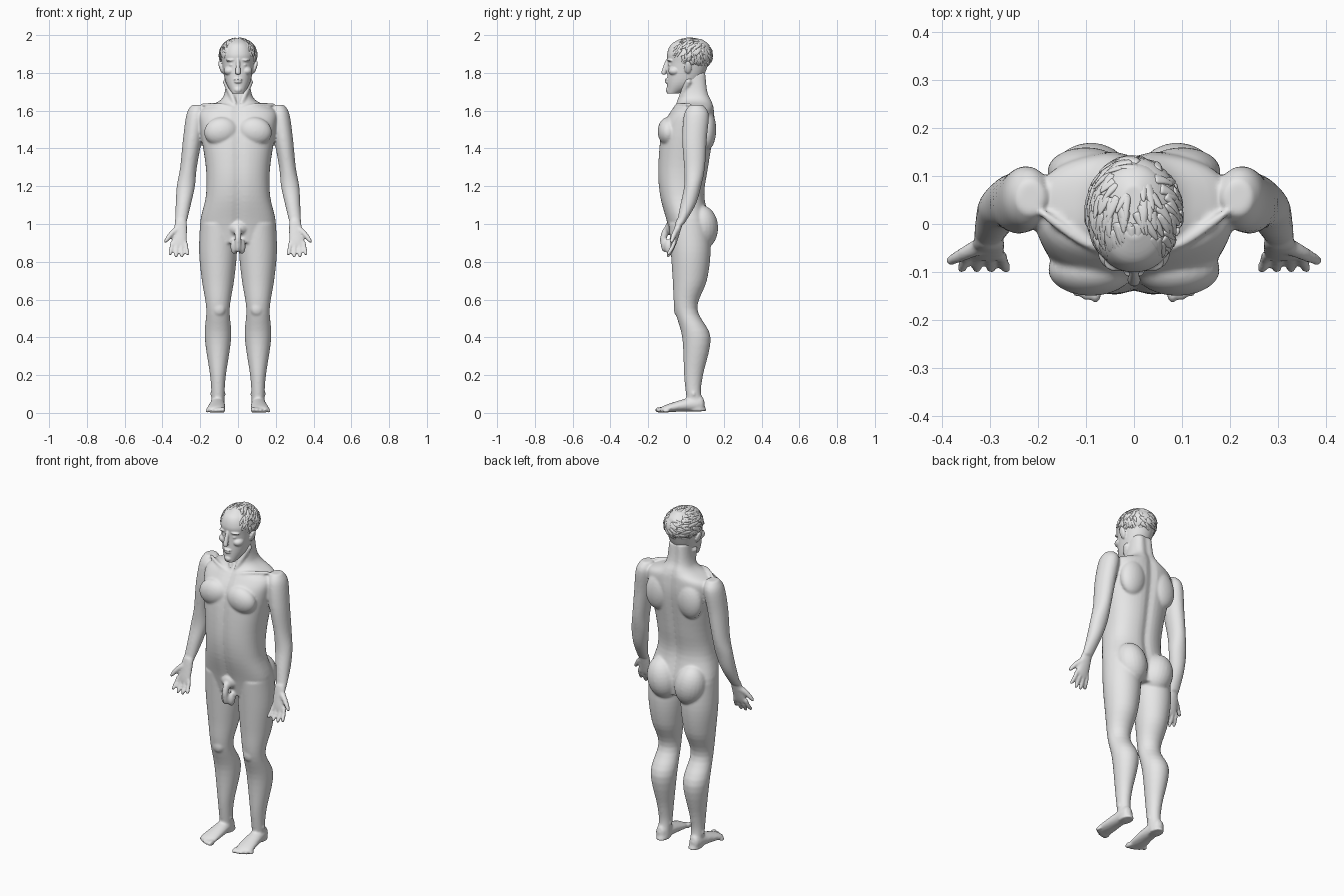
import bpy, bmesh, math, random
from mathutils import Vector, Matrix

default_cube = bpy.data.objects.get("Cube")
if default_cube:
    bpy.data.objects.remove(default_cube, do_unlink=True)

SIDEWAYS, BACKWARD = Vector((1, 0, 0)), Vector((0, 1, 0))
random.seed(4)

clay = bpy.data.materials.new("light grey clay")
clay.use_nodes = True
clay.diffuse_color = (.8, .8, .8, 1)
clay.node_tree.nodes["Principled BSDF"].inputs["Base Color"].default_value = clay.diffuse_color


def spline(points, steps):
    """Smooth curve through points of any dimension."""
    curve = []
    last = len(points) - 1
    for i in range(last):
        before, start, end, after = (points[min(max(k, 0), last)] for k in range(i - 1, i + 3))
        for step in range(steps):
            t = step / steps
            curve.append([b + t / 2 * (c - a + t * (2 * a - 5 * b + 4 * c - d + t * (3 * (b - c) + d - a)))
                          for a, b, c, d in zip(before, start, end, after)])
    return curve + [list(points[last])]


def ring(centre, across, along, width, depth, sides, power=2, groove=0):
    """Superellipse cross-section, with an optional crease on the midline."""
    corners = []
    for k in range(sides):
        cosine, sine = math.cos(math.tau * k / sides), math.sin(math.tau * k / sides)
        u = width * math.copysign(abs(cosine) ** (2 / power), cosine)
        v = depth * math.copysign(abs(sine) ** (2 / power), sine)
        crease = groove * sine * math.exp(-(u / .025) ** 2)
        corners.append(centre + across * u + along * (v - crease))
    return corners


def skin(bm, rings, pair):
    """Join rings into a closed volume, repeated on the other side for a pair."""
    for mirror in (1, -1) if pair else (1,):
        loops = [[bm.verts.new((p.x * mirror, p.y, p.z)) for p in points] for points in rings]
        for lower, upper in zip(loops, loops[1:]):
            for k in range(len(lower)):
                bm.faces.new((lower[k - 1], lower[k], upper[k], upper[k - 1]))
        bm.faces.new(loops[0])
        bm.faces.new(loops[-1])


def column(bm, profile, centre_x=None, power=2, groove=0):
    """Upright volume from rows of height, half width, front and back."""
    rings = []
    for height, width, front, back in spline(profile, 5):
        x = centre_x(height) if centre_x else 0
        centre = Vector((x, (front + back) / 2, height))
        rings.append(ring(centre, SIDEWAYS, BACKWARD, width, (back - front) / 2, 48, power, groove))
    skin(bm, rings, pair=centre_x is not None)


def tube(bm, points, wide, thick, side=SIDEWAYS, pair=True, sides=16):
    """Round-ended volume along a path; wide and thick run from start to end."""
    path = [Vector(p) for p in spline(points, 8)]
    rings = []
    for i, centre in enumerate(path):
        t = i / (len(path) - 1)
        cap = max(math.sqrt(1 - abs(2 * t - 1) ** 6), .05)
        heading = (path[min(i + 1, len(path) - 1)] - path[max(i - 1, 0)]).normalized()
        across = (side - heading * side.dot(heading)).normalized()
        width, depth = (cap * (size[0] + (size[1] - size[0]) * t) for size in (wide, thick))
        rings.append(ring(centre, across, heading.cross(across), width, depth, sides))
    skin(bm, rings, pair)


def blob(bm, centre, radii, tilt=0):
    """Ellipsoid, repeated on the other side unless it sits on the midline."""
    for mirror in (1, -1) if centre[0] else (1,):
        place = Matrix.Translation((centre[0] * mirror, centre[1], centre[2]))
        turn = Matrix.Rotation(tilt * mirror, 4, "Y")
        bmesh.ops.create_uvsphere(bm, u_segments=24, v_segments=16, radius=1,
                                  matrix=place @ turn @ Matrix.Diagonal((*radii, 1)))


def finish(bm, name, voxel=0, relax=0):
    """Make the object and, given a voxel size, fuse its volumes into one skin."""
    bmesh.ops.recalc_face_normals(bm, faces=bm.faces)
    for face in bm.faces:
        face.smooth = True
    mesh = bpy.data.meshes.new(name)
    bm.to_mesh(mesh)
    bm.free()
    mesh.materials.append(clay)
    part = bpy.data.objects.new(name, mesh)
    bpy.context.collection.objects.link(part)
    if voxel:
        fuse = part.modifiers.new("fuse", "REMESH")
        fuse.mode = "VOXEL"
        fuse.voxel_size = voxel
        fuse.use_smooth_shade = True
        soften = part.modifiers.new("soften", "SMOOTH")
        soften.iterations = relax


# Torso and neck
body = bmesh.new()
column(body, [(.9, .16, -.08, .12), (1, .2, -.1, .13), (1.15, .17, -.14, .1), (1.3, .17, -.15, .12),
              (1.5, .2, -.13, .15), (1.6, .2, -.08, .15), (1.65, .1, -.04, .14),
              (1.7, .07, -.03, .12), (1.8, .06, -.03, .11)], power=2.4, groove=.012)
blob(body, (.09, -.095, 1.49), (.09, .055, .075), tilt=.2)      # chest muscles
blob(body, (.1, .11, 1.5), (.08, .05, .11), tilt=-.15)          # shoulder blades
blob(body, (.09, .08, .98), (.09, .09, .12), tilt=.2)           # buttocks
tube(body, [(.02, -.06, 1.61), (.1, -.04, 1.63), (.2, .03, 1.63)], (.01, .01), (.01, .01),
     side=BACKWARD)                                             # collar bones
tube(body, [(.07, .02, 1.77), (.01, -.05, 1.62)], (.02, .01), (.02, .01))  # neck muscles

# Groin
blob(body, (0, -.08, .98), (.05, .03, .04))
tube(body, [(0, -.1, .98), (0, -.12, .92), (0, -.11, .85)], (.02, .015), (.02, .015), pair=False)
blob(body, (.02, -.09, .88), (.02, .025, .04))

# Legs with kneecaps and ankle bones
column(body, [(1, .095, -.09, .12), (.85, .1, -.08, .13), (.7, .085, -.07, .11), (.55, .062, -.06, .06),
              (.4, .07, -.02, .13), (.2, .042, -.01, .09), (.1, .035, 0, .08), (.01, .035, .01, .11)],
       centre_x=lambda height: .106)
blob(body, (.1, -.04, .55), (.035, .025, .04))
blob(body, (.107, .04, .1), (.043, .015, .02))

# Feet and toes, shrinking outward from the big toe
tube(body, [(.11, .1, .05), (.11, -.01, .04), (.12, -.14, .015)], (.03, .055), (.05, .015))
for toe in range(5):
    size = .016 - .0015 * toe
    blob(body, (.08 + .021 * toe, -.137 + .002 * toe ** 2, size), (size * .8, size * 1.8, size))

# Arms, leaning outward toward the hands
column(body, [(1.63, .03, .02, .09), (1.58, .05, -.01, .12), (1.45, .05, -.02, .11),
              (1.3, .044, -.01, .1), (1.2, .048, -.01, .08), (1.1, .04, -.03, .05),
              (1, .03, -.05, -.01)], centre_x=lambda height: .22 + .14 * (1.6 - height))

# Hands: palm, fanned fingers and thumb
tube(body, [(.3, -.03, 1.03), (.313, -.07, .875)], (.03, .045), (.022, .012))
for finger in range(4):
    fan = finger - 1.5
    reach = .09 - .006 * fan ** 2
    root = Vector((.313 + .022 * fan, -.06, .91))
    tip = root + Vector((.01 * fan, -.04, -reach))
    bend = (root + tip) / 2 + BACKWARD * .005
    tube(body, [root, bend, tip], (.012, .01), (.012, .01))
tube(body, [(.31, -.04, .98), (.35, -.06, .95), (.39, -.08, .9)], (.02, .01), (.02, .01), side=BACKWARD)
finish(body, "body", voxel=.0065, relax=5)

# Head with face and ears
head = bmesh.new()
column(head, [(1.69, .03, -.1, -.04), (1.75, .065, -.1, .07), (1.85, .085, -.097, .12), (1.9, .09, -.1, .13),
              (1.95, .07, -.08, .12), (1.98, .03, -.03, .08)], power=2.15)
tube(head, [(0, -.09, 1.88), (0, -.11, 1.83), (0, -.12, 1.79)], (.008, .016), (.01, .014), pair=False)
blob(head, (.034, -.08, 1.868), (.03, .02, .008), tilt=.1)      # brows
blob(head, (.033, -.077, 1.842), (.015, .016, .009))            # eyes
blob(head, (.045, -.06, 1.81), (.03, .034, .024))               # cheeks
blob(head, (0, -.1, 1.765), (.023, .013, .006))                 # upper lip
blob(head, (0, -.1, 1.752), (.02, .012, .007))                  # lower lip
blob(head, (0, -.09, 1.71), (.022, .018, .017))                 # chin
blob(head, (.09, .01, 1.83), (.01, .02, .035), tilt=.3)         # ears
finish(head, "head", voxel=.004, relax=3)

# Hair: a cap with swirling locks flowing away from the crown
hair = bmesh.new()
blob(hair, (0, .04, 1.895), (.095, .1, .083))
middle, size = Vector((0, .024, 1.895)), Vector((.097, .114, .087))
crown = Vector((.35, .6, .75)).normalized()
for attempt in range(320):
    normal = Vector(random.gauss(0, 1) for axis in "xyz").normalized()
    start = middle + normal * size
    hairline = 1.872 - .6 * start.y
    if start.z < hairline:
        continue
    flow = normal - crown + crown.cross(normal) * .8 - BACKWARD * .25
    flow = (flow - normal * flow.dot(normal)).normalized()
    flow = (flow + normal.cross(flow) * random.uniform(-.4, .4)).normalized()
    reach = random.uniform(.35, .6)
    width = random.uniform(.011, .017)
    lock = []
    for t in (0, .5, 1):
        direction = (normal + flow * reach * t).normalized()
        lock.append(middle + direction * size * (.98 + .07 * t))
    tube(hair, lock, (width, width / 5), (.008, .002), side=normal.cross(flow), pair=False, sides=8)
finish(hair, "hair")
